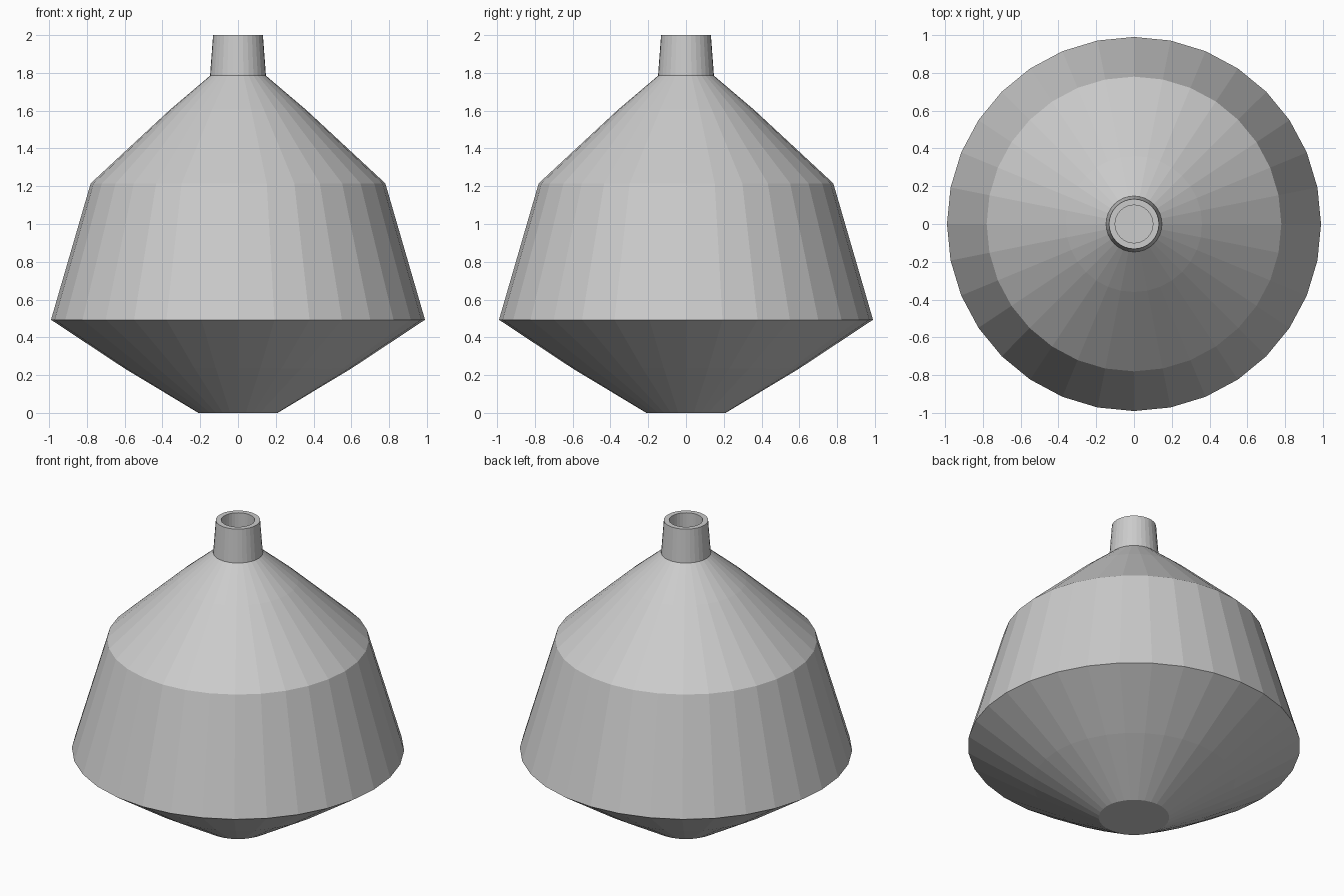
import bpy, bmesh, math

if "Cube" in bpy.data.objects:
    bpy.data.objects.remove(bpy.data.objects["Cube"])

SEGMENTS = 32


def lathe(name, profile):
    """Revolve (radius, z) points around z, capping both ends."""
    bm = bmesh.new()
    rings = []
    for r, z in profile:
        rings.append([bm.verts.new((r * math.cos(2 * math.pi * i / SEGMENTS),
                                    r * math.sin(2 * math.pi * i / SEGMENTS), z))
                      for i in range(SEGMENTS)])
    for low, high in zip(rings, rings[1:]):
        for i in range(SEGMENTS):
            j = (i + 1) % SEGMENTS
            bm.faces.new((low[i], low[j], high[j], high[i]))
    bm.faces.new(rings[0][::-1])
    bm.faces.new(rings[-1])
    bmesh.ops.recalc_face_normals(bm, faces=bm.faces)
    mesh = bpy.data.meshes.new(name)
    bm.to_mesh(mesh)
    bm.free()
    obj = bpy.data.objects.new(name, mesh)
    bpy.context.collection.objects.link(obj)
    return obj


# Faceted flask: base, belly, shoulder, neck, rim and recessed mouth
lathe("flask", [
    (0.21, 0.0), (0.60, 0.235), (0.99, 0.493),      # lower cone
    (0.78, 1.215), (0.36, 1.605), (0.148, 1.785),   # belly and shoulder
    (0.132, 2.0), (0.10, 2.0), (0.10, 1.785),       # neck, rim and mouth
])
